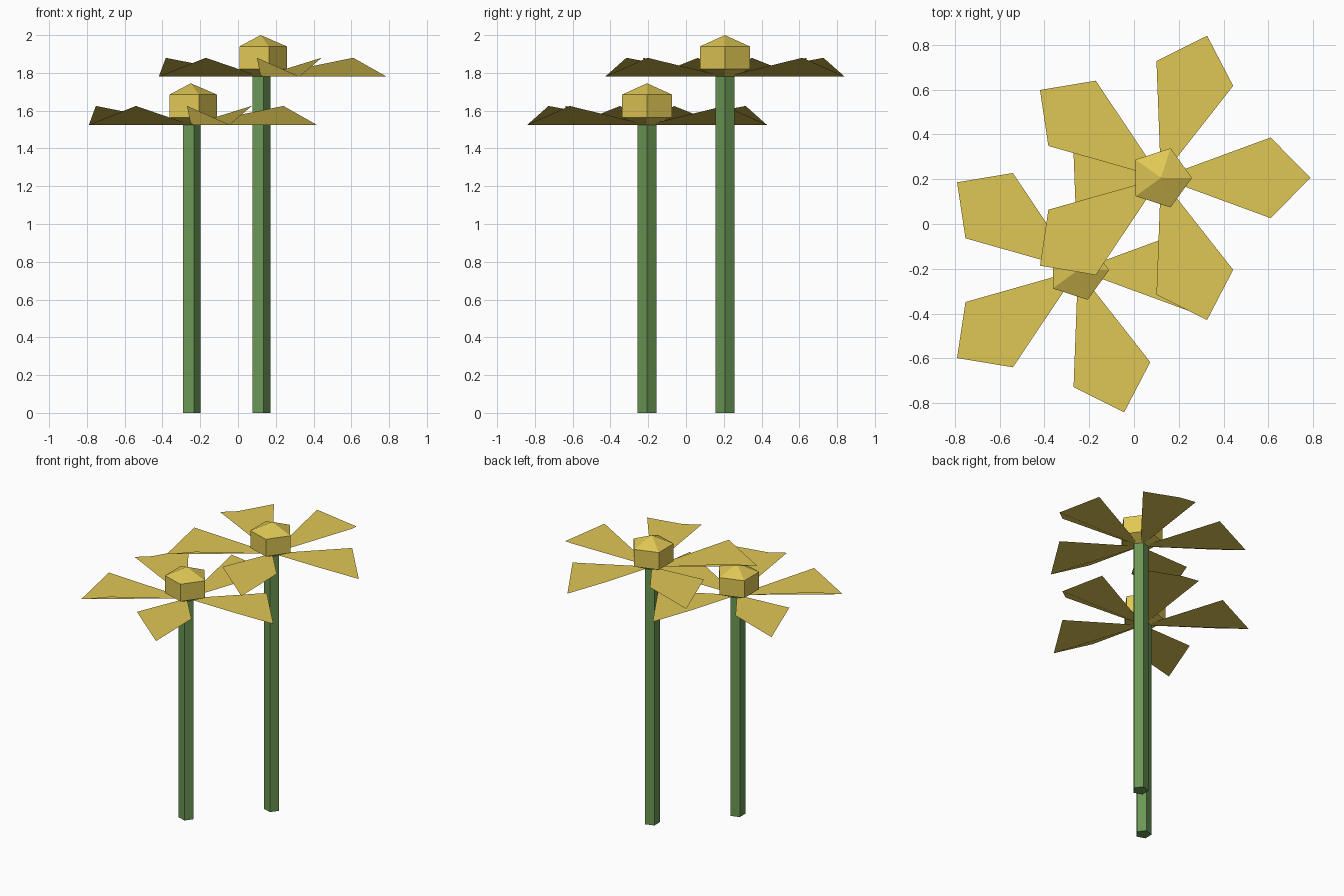
import bpy
import bmesh
from math import cos, sin, tau
from mathutils import Matrix

SIDES = 5

cube = bpy.data.objects.get("Cube")
if cube:
    bpy.data.objects.remove(cube, do_unlink=True)


def make_material(name, color):
    mat = bpy.data.materials.new(name)
    mat.use_nodes = True
    mat.diffuse_color = color
    mat.node_tree.nodes["Principled BSDF"].inputs["Base Color"].default_value = color
    return mat


yellow = make_material("petal_yellow", (0.74, 0.57, 0.09, 1))
green = make_material("stem_green", (0.145, 0.31, 0.088, 1))


def add_object(name, bm, mat, location):
    mesh = bpy.data.meshes.new(name)
    bm.to_mesh(mesh)
    bm.free()
    mesh.materials.append(mat)
    obj = bpy.data.objects.new(name, mesh)
    obj.location = location
    bpy.context.collection.objects.link(obj)


def ring(bm, radius, z):
    return [bm.verts.new((radius * cos(tau * i / SIDES), radius * sin(tau * i / SIDES), z))
            for i in range(SIDES)]


def bridge(bm, low, high):
    for i in range(SIDES):
        j = (i + 1) % SIDES
        bm.faces.new((low[i], low[j], high[j], high[i]))


def build_flower(prefix, x, y, height):
    # Five-sided stem with closed ends
    bm = bmesh.new()
    low, high = ring(bm, 0.052, 0), ring(bm, 0.052, height)
    bridge(bm, low, high)
    bm.faces.new(low[::-1])
    bm.faces.new(high)
    add_object(prefix + "_stem", bm, green, (x, y, 0))

    # Faceted seed head: straight wall with a point above and below
    bm = bmesh.new()
    low, high = ring(bm, 0.139, 0.04), ring(bm, 0.139, 0.16)
    bottom, top = bm.verts.new((0, 0, -0.02)), bm.verts.new((0, 0, 0.22))
    bridge(bm, low, high)
    for i in range(SIDES):
        j = (i + 1) % SIDES
        bm.faces.new((low[j], low[i], bottom))
        bm.faces.new((high[i], high[j], top))
    add_object(prefix + "_head", bm, yellow, (x, y, height))

    # Kite-shaped petals with raised side corners
    bm = bmesh.new()
    for i in range(SIDES):
        kite = [bm.verts.new(p) for p in
                ((0, 0, 0), (0.49, -0.18, 0.1), (0.667, 0, 0), (0.49, 0.18, 0.1))]
        bm.faces.new(kite)
        bmesh.ops.transform(bm, matrix=Matrix.Rotation(tau * i / SIDES, 4, "Z"), verts=kite)
    add_object(prefix + "_petals", bm, yellow, (x, y, height))


build_flower("tall_flower", 0.12, 0.206, 1.78)
build_flower("short_flower", -0.25, -0.206, 1.525)
